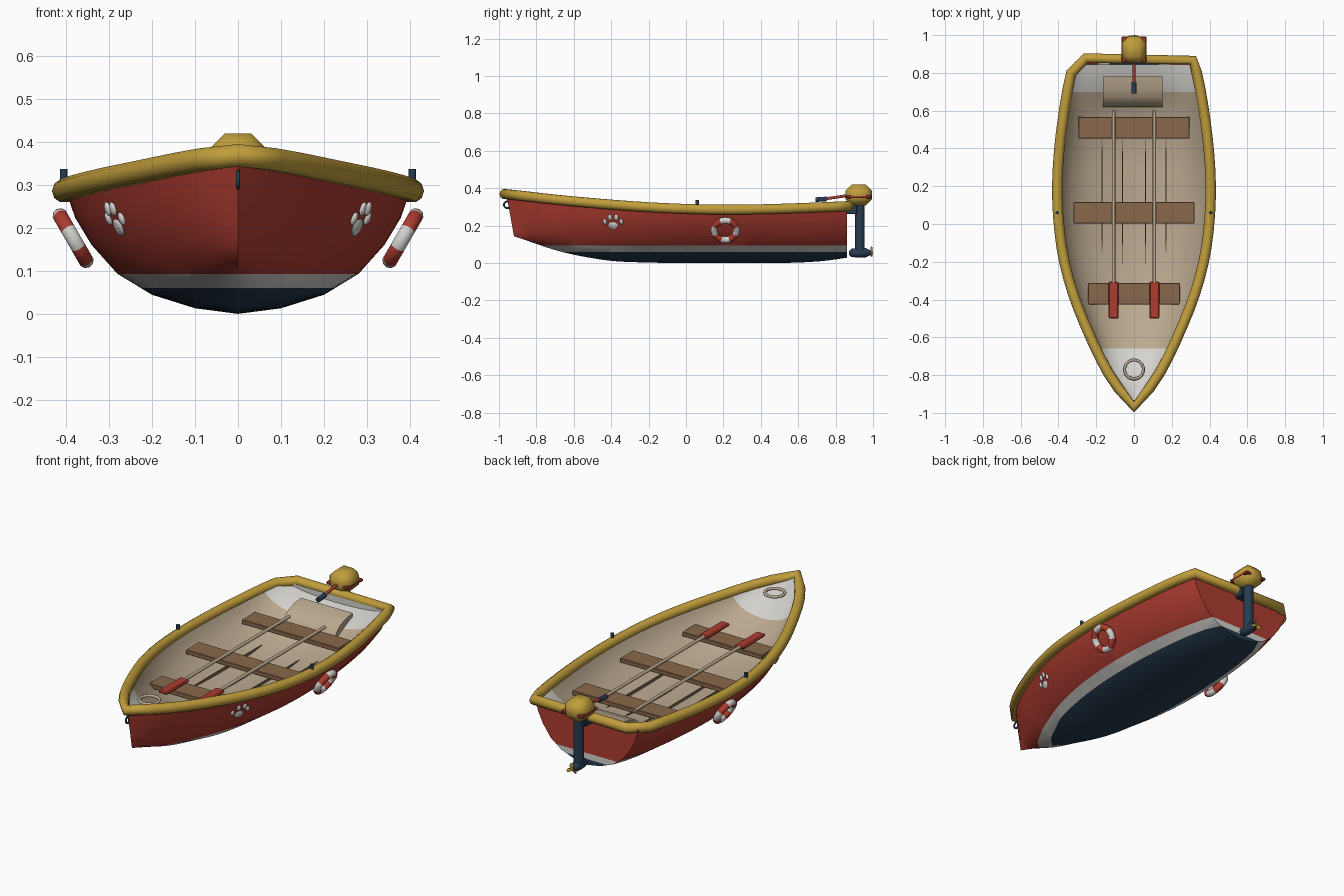
import bpy, bmesh, math
from mathutils import Vector, Matrix

if "Cube" in bpy.data.objects:
    bpy.data.objects.remove(bpy.data.objects["Cube"])

def mat(name, c):
    m = bpy.data.materials.new(name)
    m.diffuse_color = (*c, 1)
    m.use_nodes = True
    m.node_tree.nodes["Principled BSDF"].inputs["Base Color"].default_value = m.diffuse_color
    return m

RED = mat("red", (.42, .045, .03)); YELLOW = mat("yellow", (.53, .34, .045))
NAVY = mat("navy", (.02, .045, .08)); WHITE = mat("white", (.66, .65, .62))
BEIGE = mat("beige", (.50, .40, .28)); BROWN = mat("brown", (.25, .14, .07))
SEAM = mat("seam", (.22, .16, .10))

# hull lines: y, gunwale half width, keel height, sheer height, lining floor height
LINES = [(-.965, 0, .145, .369, .345), (-.86, .090, .115, .358, .335),
         (-.75, .158, .083, .345, .300), (-.6, .230, .045, .330, .220),
         (-.4, .312, .012, .313, .145), (-.2, .369, .003, .299, .115),
         (0, .398, 0, .290, .105), (.2, .406, 0, .286, .105), (.4, .395, 0, .288, .110),
         (.6, .370, .003, .294, .155), (.75, .344, .013, .300, .235), (.88, .313, .032, .305, .280)]
SECTION = [(0, 0), (.25, .045), (.5, .155), (.7, .325), (.85, .56), (.945, .78), (1, 1)]

def line(y, k):
    """smooth interpolation of column k at station y"""
    i = max(0, min(len(LINES) - 2, sum(r[0] <= y for r in LINES) - 1))
    a, b = LINES[i], LINES[i + 1]
    p, q = LINES[max(i - 1, 0)], LINES[min(i + 2, len(LINES) - 1)]
    h = b[0] - a[0]; t = (y - a[0]) / h
    ma = (b[k] - p[k]) / (b[0] - p[0]) * h
    mb = (q[k] - a[k]) / (q[0] - a[0]) * h
    return ((2*t**3 - 3*t*t + 1) * a[k] + (t**3 - 2*t*t + t) * ma
            + (3*t*t - 2*t**3) * b[k] + (t**3 - t*t) * mb)

def hull_x(y, z):
    k, s = line(y, 2), line(y, 3)
    f = (z - k) / (s - k)
    for (u0, v0), (u1, v1) in zip(SECTION, SECTION[1:]):
        if f <= v1:
            return line(y, 1) * (u0 + (u1 - u0) * (f - v0) / (v1 - v0))
    return line(y, 1)

def finish(name, bm, mats, smooth=None):
    me = bpy.data.meshes.new(name)
    bm.to_mesh(me); bm.free()
    ob = bpy.data.objects.new(name, me)
    bpy.context.collection.objects.link(ob)
    for m in mats:
        me.materials.append(m)
    if smooth:
        bpy.ops.object.select_all(action='DESELECT')
        ob.select_set(True); bpy.context.view_layer.objects.active = ob
        bpy.ops.object.shade_smooth_by_angle(angle=math.radians(smooth))
    return ob

def shell(y0, y1, n, inset, low):
    """lofted half-round skin closed at the stern, bottom line from column low"""
    bm = bmesh.new(); rows = []
    for i in range(n + 1):
        y = y0 + (y1 - y0) * i / n
        w, k, s = max(0, line(y, 1) - inset), line(y, low), line(y, 3)
        half = [(w * u, v) for u, v in SECTION]
        rake = max(0, (-y - .7) / .26) if low == 2 else 0
        rows.append([bm.verts.new((x, y + .04 * rake * (1 - v), k + (s - k) * v))
                     for x, v in [(-x, v) for x, v in half[:0:-1]] + half])
    for a, b in zip(rows, rows[1:]):
        for j in range(len(a) - 1):
            bm.faces.new((a[j], a[j + 1], b[j + 1], b[j]))
    bm.faces.new(rows[-1])
    bmesh.ops.remove_doubles(bm, verts=bm.verts, dist=.0005)
    bmesh.ops.recalc_face_normals(bm, faces=bm.faces)
    return bm

def cut(bm, co, no):
    bmesh.ops.bisect_plane(bm, geom=bm.verts[:] + bm.edges[:] + bm.faces[:],
                           plane_co=co, plane_no=no)

# outer hull with painted bands
bm = shell(-.96, .86, 36, .005, 2)
for z in (.06, .093):
    cut(bm, (0, 0, z), (0, 0, 1))
for f in bm.faces:
    z = f.calc_center_median().z
    f.material_index = 0 if z < .06 else 1 if z < .093 else 2
finish("hull", bm, [NAVY, WHITE, RED], 40)

# dished inner lining with pale bow and stern ends
bm = shell(-.94, .845, 34, .022, 4)
for y in (-.66, .70):
    cut(bm, (0, y, 0), (0, 1, 0))
for f in bm.faces:
    f.material_index = int(not -.66 < f.calc_center_median().y < .70)
bmesh.ops.reverse_faces(bm, faces=bm.faces)
finish("hull_lining", bm, [BEIGE, WHITE], 40)

def curve(name, pts, r, m, cyclic=False, res=3):
    cu = bpy.data.curves.new(name, 'CURVE')
    cu.dimensions = '3D'; cu.twist_mode = 'Z_UP'
    cu.bevel_depth = r; cu.bevel_resolution = res; cu.use_fill_caps = True
    sp = cu.splines.new('POLY'); sp.points.add(len(pts) - 1)
    for p, c in zip(sp.points, pts):
        p.co = (*c, 1)
    sp.use_cyclic_u = cyclic; sp.use_smooth = True
    ob = bpy.data.objects.new(name, cu)
    bpy.context.collection.objects.link(ob)
    cu.materials.append(m)
    return ob

# gunwale, with one clipped stern corner
ys = [-.87 + 1.67 * i / 20 for i in range(21)]
side = lambda s, y: (s * line(y, 1), y, line(y, 3))
path = [side(-1, y) for y in reversed(ys)] + [(0, -.97, .369)] + [side(1, y) for y in ys]
path += [(.312, .868, .305), (-.255, .878, .305)]
curve("gunwale", path, .0275, YELLOW, True)

def box(name, lo, hi, m, bevel=0, smooth=None):
    bm = bmesh.new()
    bmesh.ops.create_cube(bm, size=1)
    for v in bm.verts:
        v.co = [(a + b) / 2 + c * (b - a) for a, b, c in zip(lo, hi, v.co)]
    if bevel:
        bmesh.ops.bevel(bm, geom=bm.edges[:], offset=bevel, segments=1, affect='EDGES')
    return finish(name, bm, [m], smooth)

def lathe(name, prof, m, loc, rot=Matrix(), n=16, smooth=40):
    """stack of rings (radius, height) about local z"""
    bm = bmesh.new()
    rings = [[bm.verts.new((r * math.cos((j + .5) * math.tau / n),
                            r * math.sin((j + .5) * math.tau / n), h)) for j in range(n)]
             for r, h in prof]
    for a, b in zip(rings, rings[1:]):
        for j in range(n):
            bm.faces.new((a[j], a[(j + 1) % n], b[(j + 1) % n], b[j]))
    bm.faces.new(rings[0][::-1]); bm.faces.new(rings[-1])
    bm.transform(Matrix.Translation(loc) @ rot)
    return finish(name, bm, [m], smooth)

def torus(name, R, r, mats, M, n=32, k=10, pick=lambda i: 0):
    bm = bmesh.new()
    g = [[bm.verts.new(((R + r * math.cos(b)) * math.cos(a), (R + r * math.cos(b)) * math.sin(a),
                        r * math.sin(b))) for b in [math.tau * j / k for j in range(k)]]
         for a in [math.tau * i / n for i in range(n)]]
    for i in range(n):
        for j in range(k):
            a, b = g[i], g[(i + 1) % n]
            f = bm.faces.new((a[j], b[j], b[(j + 1) % k], a[(j + 1) % k]))
            f.material_index = pick(i)
    bm.transform(M)
    return finish(name, bm, mats, 60)

# seats
for name, y, w in (("front_seat", -.37, .243), ("middle_seat", .06, .32), ("rear_seat", .51, .295)):
    box(name, (-w, y - .057, .22), (w, y + .057, .245), BROWN, .003)

# rounded stern step
bm = bmesh.new()
prof = [(.62, .14), (.62, .185), (.64, .222), (.67, .247), (.72, .266), (.78, .275), (.78, .2)]
f = bm.faces.new([bm.verts.new((-.165, y, z)) for y, z in prof])
ext = bmesh.ops.extrude_face_region(bm, geom=[f])["geom"]
bmesh.ops.translate(bm, vec=(.315, 0, 0), verts=[v for v in ext if isinstance(v, bmesh.types.BMVert)])
bmesh.ops.recalc_face_normals(bm, faces=bm.faces)
finish("stern_step", bm, [BEIGE], 50)

# floor seams
for x, y0, y1, z in ((.06, -.27, .6, .122), (.17, -.15, .45, .142)):
    for s in (-1, 1):
        box("floor_seam", (s * x - .003, y0, z - .03), (s * x + .003, y1, z), SEAM)

# oars lying on the seats
for x in (-.108, .108):
    curve("oar_shaft", [(x, -.34, .256), (x, .60, .256)], .009, BEIGE)
    box("oar_blade", (x - .027, -.50, .249), (x + .027, -.305, .265), RED, .006)

# side fittings: oarlocks, paw prints and life rings
for s in (-1, 1):
    lathe("oarlock", [(.009, 0), (.009, .052)], NAVY, (s * .406, .06, .285))
    for dy, dz, a, b in ((0, -.016, .028, .022), (-.044, .004, .011, .016), (-.017, .027, .012, .017),
                         (.017, .027, .012, .017), (.044, .004, .011, .016)):
        y, z, e = -.39 + dy, .217 + dz, .01
        x = hull_x(y, z)
        n = Vector((s, -(hull_x(y + e, z) - x) / e, -(hull_x(y, z + e) - x) / e)).normalized()
        up = (Vector((0, 0, 1)) - n * n.z).normalized()
        R = Matrix((up.cross(n), up, n)).transposed().to_4x4()
        bm = bmesh.new()
        bmesh.ops.create_uvsphere(bm, u_segments=14, v_segments=8, radius=1)
        bm.transform(Matrix.Translation((s * x, y, z)) @ R @ Matrix.Diagonal((a, b, .007, 1)))
        finish("paw_pad", bm, [WHITE], 60)
    M = Matrix.Translation((s * .384, .21, .176)) @ Matrix.Rotation(s * math.radians(120), 4, 'Y')
    torus("life_ring", .06, .018, [WHITE, RED], M, pick=lambda i: ((i + 2) // 4) % 2)

# bow ring and rope coil
torus("bow_ring", .018, .005, [NAVY], Matrix.Translation((0, -.955, .312)) @ Matrix.Rotation(math.pi / 2, 4, 'Y'), 20, 8)
torus("rope_coil", .05, .008, [BEIGE], Matrix.Translation((0, -.77, .35)), 28, 8)

# outboard motor
back = Matrix.Rotation(-math.pi / 2, 4, 'X')
box("motor_cowl", (-.064, .852, .308), (.064, .994, .42), YELLOW, .034, 50)
box("motor_band", (-.066, .856, .346), (.066, .992, .362), RED, .004)
lathe("motor_leg", [(.026, .05), (.026, .325)], NAVY, (0, .93, 0))
lathe("gearcase", [(.010, 0), (.022, .012), (.026, .04), (.025, .09), (.012, .115)], NAVY, (0, .872, .055), back)
box("motor_bracket", (-.03, .855, .262), (.03, .915, .315), NAVY, .004)
curve("tiller", [(0, .87, .362), (0, .74, .343)], .008, RED)
curve("tiller_grip", [(0, .752, .343), (0, .692, .339)], .013, NAVY)
lathe("propeller_hub", [(.009, 0), (.007, .016)], YELLOW, (0, .984, .055), back, 10)
for i in range(3):
    bm = bmesh.new()
    bmesh.ops.create_uvsphere(bm, u_segments=10, v_segments=6, radius=1)
    bm.transform(Matrix.Translation((0, .992, .055)) @ Matrix.Rotation(i * math.tau / 3, 4, 'Y')
                 @ Matrix.Translation((0, 0, .018)) @ Matrix.Rotation(.5, 4, 'Z') @ Matrix.Diagonal((.011, .003, .017, 1)))
    finish("propeller_blade", bm, [YELLOW], 60)
